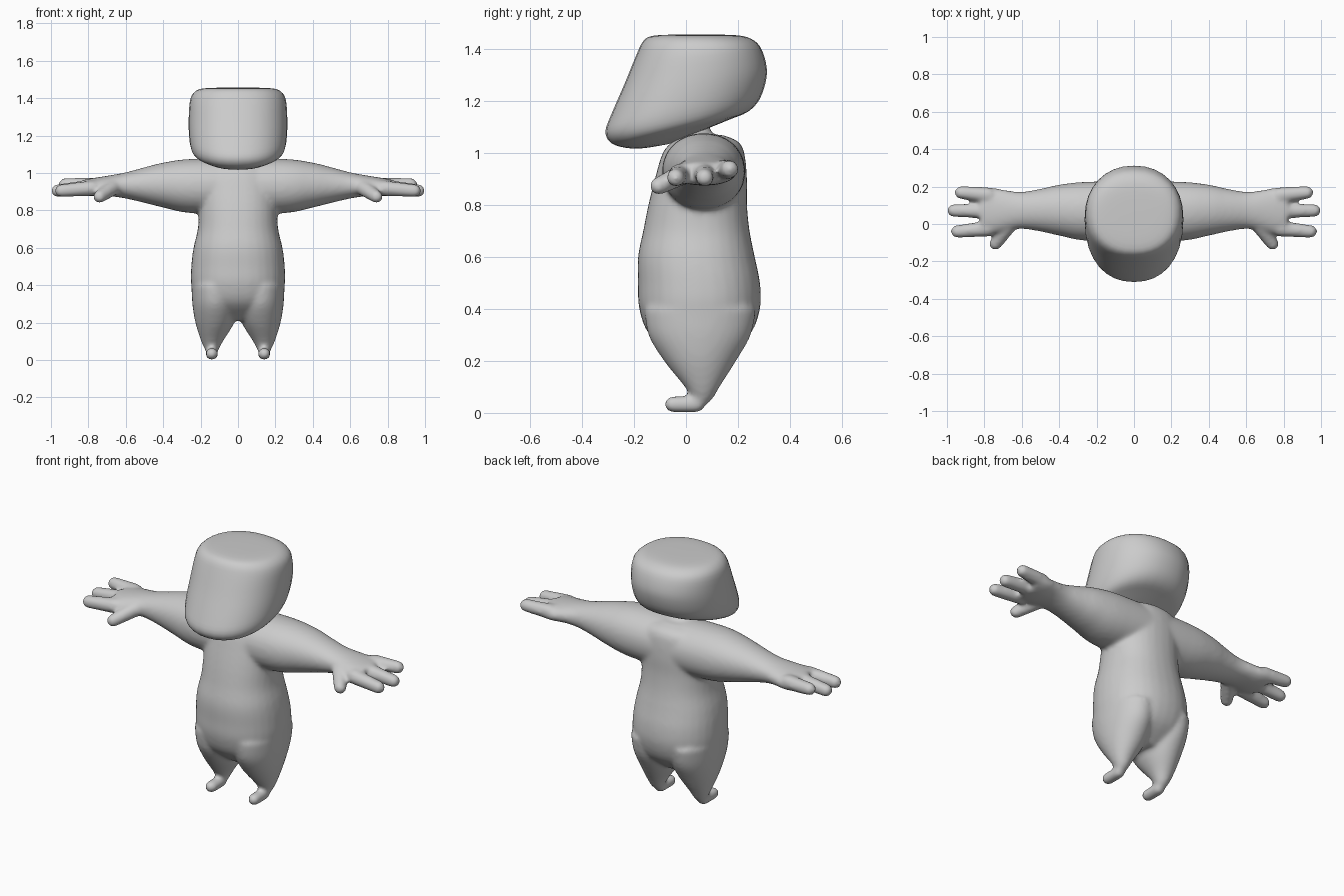
import bpy, bmesh
from math import cos, sin, pi
from mathutils import Vector

if "Cube" in bpy.data.objects:
    bpy.data.objects.remove(bpy.data.objects["Cube"])

clay = bpy.data.materials.new("light_grey_clay")
clay.use_nodes = True
grey = (0.6, 0.6, 0.6, 1)
clay.diffuse_color = grey
clay.node_tree.nodes["Principled BSDF"].inputs["Base Color"].default_value = grey


def refine(rows, steps=4):
    """Insert smooth in-between rows with a Catmull-Rom spline."""
    out = []
    last = len(rows) - 1
    for i in range(last):
        a, b, c, d = (rows[min(max(i + k, 0), last)] for k in (-1, 0, 1, 2))
        for s in range(steps):
            t = s / steps
            out.append([q + 0.5 * t * (r - p + t * (2*p - 5*q + 4*r - w + t * (3*(q - r) + w - p)))
                        for p, q, r, w in zip(a, b, c, d)])
    return out + [rows[-1]]


def loft(bm, rings, power=2.0, sides=32):
    """Skin rings given as (centre, half axis u, half axis v)."""
    def bend(value):
        return abs(value) ** (2 / power) * (1 if value > 0 else -1)
    loops = []
    for centre, u, v in rings:
        angles = [2 * pi * k / sides for k in range(sides)]
        loops.append([bm.verts.new(centre + u * bend(cos(a)) + v * bend(sin(a))) for a in angles])
    for low, high in zip(loops, loops[1:]):
        for k in range(sides):
            n = (k + 1) % sides
            bm.faces.new((low[k], low[n], high[n], high[k]))
    bm.faces.new(loops[0][::-1])
    bm.faces.new(loops[-1])


def upright(bm, rows, side=1, power=2.0):
    """Loft from rows of z, x range, y range."""
    loft(bm, [(Vector((side * (x0 + x1) / 2, (y0 + y1) / 2, z)),
               Vector(((x1 - x0) / 2, 0, 0)), Vector((0, (y1 - y0) / 2, 0)))
              for z, x0, x1, y0, y1 in refine(rows)], power)


def sideways(bm, rows, side, power=2.0):
    """Loft from rows of x, y range, z range."""
    loft(bm, [(Vector((side * x, (y0 + y1) / 2, (z0 + z1) / 2)),
               Vector((0, (y1 - y0) / 2, 0)), Vector((0, 0, (z1 - z0) / 2)))
              for x, y0, y1, z0, z1 in refine(rows)], power)


def capsule(bm, start, end, r0, r1, side=1):
    """Round-ended tube; the end points are the centres of the round caps."""
    a, b = (Vector((side * p[0], p[1], p[2])) for p in (start, end))
    axis = (b - a).normalized()
    u = axis.orthogonal().normalized()
    v = axis.cross(u)
    rings = []
    for point, r, first in ((a, r0, -88), (b, r1, 0)):
        for k in range(9):
            t = (first + 11 * k) * pi / 180
            rings.append((point + axis * r * sin(t), u * r * cos(t), v * r * cos(t)))
    loft(bm, rings, sides=16)


def finish(bm, name):
    bmesh.ops.recalc_face_normals(bm, faces=bm.faces)
    for face in bm.faces:
        face.smooth = True
    mesh = bpy.data.meshes.new(name)
    bm.to_mesh(mesh)
    bm.free()
    mesh.materials.append(clay)
    obj = bpy.data.objects.new(name, mesh)
    bpy.context.collection.objects.link(obj)
    return obj


# Torso
body = bmesh.new()
torso = [(z, -w, w, y0, y1) for z, w, y0, y1 in (
    (0.21, 0.10, -0.03, 0.14), (0.3, 0.22, -0.14, 0.245), (0.4, 0.25, -0.18, 0.285),
    (0.5, 0.25, -0.185, 0.285), (0.6, 0.238, -0.185, 0.265), (0.7, 0.215, -0.165, 0.245),
    (0.8, 0.21, -0.145, 0.235), (0.9, 0.21, -0.12, 0.235), (1.0, 0.2, -0.09, 0.225),
    (1.045, 0.16, -0.05, 0.2), (1.07, 0.08, 0, 0.14))]
upright(body, torso, power=2.25)

# Neck
capsule(body, (0, 0.035, 1.0), (0, 0.03, 1.14), 0.075, 0.055)

for side in (1, -1):
    # Legs tapering to the ankle, with peg feet
    upright(body, [
        (0.02, 0.12, 0.16, 0.02, 0.065), (0.05, 0.106, 0.174, 0.025, 0.1),
        (0.1, 0.08, 0.197, -0.005, 0.13), (0.2, 0.02, 0.228, -0.085, 0.193),
        (0.3, 0, 0.244, -0.145, 0.25), (0.4, 0, 0.25, -0.16, 0.27)], side)
    capsule(body, (0.14, -0.05, 0.033), (0.14, 0.04, 0.033), 0.033, 0.033, side)

    # Arm and palm
    sideways(body, [
        (-0.05, -0.09, 0.23, 0.78, 1.075), (0.25, -0.09, 0.226, 0.785, 1.075),
        (0.4, -0.062, 0.21, 0.815, 1.055), (0.5, -0.04, 0.188, 0.84, 1.03),
        (0.6, -0.026, 0.172, 0.863, 1.003), (0.68, -0.035, 0.18, 0.875, 0.988),
        (0.76, -0.055, 0.195, 0.875, 0.975), (0.82, -0.05, 0.19, 0.88, 0.965)], side, 2.1)

    # Three fingers and a thumb
    for start, end in (
            ((0.78, -0.025, 0.918), (0.945, -0.04, 0.905)),
            ((0.78, 0.07, 0.925), (0.965, 0.072, 0.905)),
            ((0.78, 0.155, 0.935), (0.925, 0.168, 0.938)),
            ((0.67, -0.01, 0.92), (0.74, -0.105, 0.873))):
        capsule(body, start, end, 0.042, 0.035, side)

# Fuse the body into one soft skin
figure = finish(body, "body")
fuse = figure.modifiers.new("fuse", "REMESH")
fuse.mode = "VOXEL"
fuse.voxel_size = 0.011
fuse.use_smooth_shade = True
soften = figure.modifiers.new("soften", "SMOOTH")
soften.factor = 0.5
soften.iterations = 10

# Head: slanted rings as front y, z, back y, z, half width
head = bmesh.new()
skull = [
    (-0.07, 1.034, -0.05, 1.04, 0.01), (-0.18, 1.017, 0.06, 1.085, 0.12),
    (-0.255, 1.025, 0.17, 1.13, 0.19), (-0.295, 1.045, 0.24, 1.16, 0.235),
    (-0.31, 1.085, 0.285, 1.21, 0.255), (-0.287, 1.15, 0.31, 1.29, 0.263),
    (-0.235, 1.27, 0.307, 1.35, 0.263), (-0.19, 1.38, 0.285, 1.41, 0.255),
    (-0.165, 1.43, 0.25, 1.44, 0.23), (-0.13, 1.451, 0.2, 1.453, 0.185),
    (-0.05, 1.456, 0.12, 1.456, 0.09)]
loft(head, [(Vector((0, (yf + yb) / 2, (zf + zb) / 2)),
             Vector((0, (yb - yf) / 2, (zb - zf) / 2)), Vector((w, 0, 0)))
            for yf, zf, yb, zb, w in refine(skull, 3)], 2.2)
finish(head, "head")
